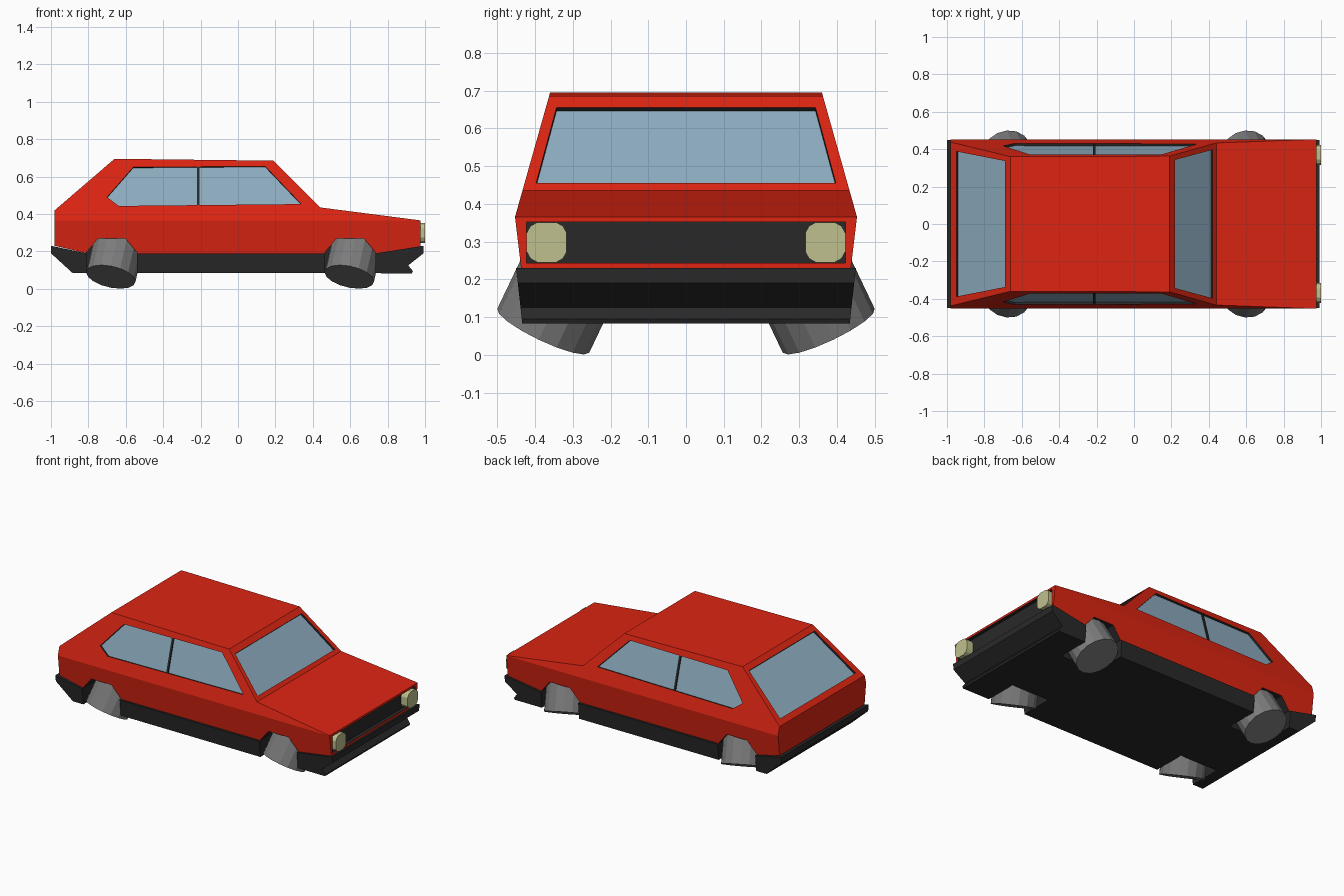
import bpy, bmesh
from mathutils import Vector, Matrix

if "Cube" in bpy.data.objects:
    bpy.data.objects.remove(bpy.data.objects["Cube"])


def material(name, r, g, b):
    m = bpy.data.materials.new(name)
    m.diffuse_color = (r, g, b, 1)
    m.use_nodes = True
    m.node_tree.nodes["Principled BSDF"].inputs["Base Color"].default_value = m.diffuse_color
    return m


RED = material("red_paint", 0.72, 0.018, 0.006)
BLACK = material("black_trim", 0.022, 0.022, 0.022)
GLASS = material("glass", 0.27, 0.42, 0.53)
LAMP = material("lamp", 0.52, 0.53, 0.27)
TYRE = material("tyre", 0.2, 0.2, 0.2)


def finish(name, bm, mat):
    bmesh.ops.recalc_face_normals(bm, faces=bm.faces)
    me = bpy.data.meshes.new(name)
    bm.to_mesh(me)
    bm.free()
    me.materials.append(mat)
    ob = bpy.data.objects.new(name, me)
    bpy.context.collection.objects.link(ob)
    return ob


def prism_bm(pts, vec):
    bm = bmesh.new()
    face = bm.faces.new([bm.verts.new(p) for p in pts])
    ext = bmesh.ops.extrude_face_region(bm, geom=[face], use_keep_orig=True)
    verts = [g for g in ext["geom"] if isinstance(g, bmesh.types.BMVert)]
    bmesh.ops.translate(bm, verts=verts, vec=vec)
    return bm


def prism(name, pts, vec, mat):
    return finish(name, prism_bm(pts, vec), mat)


def hull(name, profile, width, mat, belt=None):
    """Side profile extruded across the car; half width varies with height."""
    bm = prism_bm([(x, -1, z) for x, z in profile], (0, 2, 0))
    if belt:
        bmesh.ops.bisect_plane(bm, geom=bm.verts[:] + bm.edges[:] + bm.faces[:],
                               plane_co=(0, 0, belt), plane_no=(0, 0, 1))
    for v in bm.verts:
        v.co.y = width(v.co.z) * (1 if v.co.y > 0 else -1)
    return finish(name, bm, mat)


def cut(targets, cutters):
    for ob in targets:
        for c in cutters:
            mod = ob.modifiers.new("cut", "BOOLEAN")
            mod.object, mod.operation, mod.solver = c, "DIFFERENCE", "EXACT"
            mod.material_mode = "TRANSFER"
    bpy.context.view_layer.update()
    dg = bpy.context.evaluated_depsgraph_get()
    for ob in targets:
        me = bpy.data.meshes.new_from_object(ob.evaluated_get(dg))
        ob.modifiers.clear()
        ob.data = me
    for c in cutters:
        bpy.data.objects.remove(c)


BELT = 0.365


def body_width(z):
    if z >= BELT:
        return 0.453 - (z - BELT) * 0.093 / 0.33
    return 0.453 - (BELT - z) * 0.12


# Red body shell
body = hull("body_shell", [
    (-0.98, 0.23), (-0.98, 0.42), (-0.66, 0.695), (0.19, 0.685), (0.44, 0.435),
    (0.977, BELT + 0.0005), (0.977, 0.225), (0.74, 0.19), (-0.81, 0.19)],
    body_width, RED, BELT)

# Black bumpers, sills and floor
lower = hull("bumpers_and_sills", [
    (-1, 0.23), (-1, 0.19), (-0.885, 0.085), (0.93, 0.083), (0.935, 0.095),
    (0.91, 0.125), (0.992, 0.19), (0.992, 0.23), (0.74, 0.19), (-0.81, 0.19)],
    lambda z: 0.434 + (z - 0.085) * 0.11, BLACK)

# Wheels and their arches
AXLES = (-0.675, 0.6)
arches = []
for cx in AXLES:
    for s in (-1, 1):
        outline = [(-0.135, -0.1), (-0.135, 0.195), (-0.072, 0.27),
                   (0.072, 0.27), (0.135, 0.195), (0.135, -0.1)]
        arches.append(prism("arch_cutter", [(cx + x, s * 0.22, z) for x, z in outline],
                            (0, s * 0.4, 0), BLACK))
        axis = Vector((0.2, -0.42 * s, 0.88)).normalized()
        centre = Vector((cx - 0.005, s * 0.378, 0.064)) + axis * 0.13
        bm = bmesh.new()
        bmesh.ops.create_cone(bm, cap_ends=True, segments=16, radius1=0.135, radius2=0.135,
                              depth=0.26, matrix=Matrix.Translation(centre)
                              @ axis.to_track_quat("Z", "Y").to_matrix().to_4x4())
        finish(("rear" if cx < 0 else "front") + "_wheel", bm, TYRE)
cut([body, lower], arches)

# Recessed windows and grille
recesses = []


def recess(name, pts, out, mat, depth=0.014):
    pts = [Vector(p) for p in pts]
    n = (pts[1] - pts[0]).cross(pts[2] - pts[1]).normalized()
    if n.dot(Vector(out)) < 0:
        n = -n
    recesses.append(prism("recess_cutter", [p - n * depth for p in pts], n * (depth + 0.03), BLACK))
    prism(name, [p - n * (depth + 0.006) for p in pts], n * 0.007, mat)


recess("windshield", [(0.42, -0.397, 0.455), (0.42, 0.397, 0.455),
                      (0.22, 0.343, 0.655), (0.22, -0.343, 0.655)], (1, 0, 1), GLASS)
recess("rear_window", [(-0.95, -0.388, 0.446), (-0.95, 0.388, 0.446),
                       (-0.69, 0.337, 0.669), (-0.69, -0.337, 0.669)], (-1, 0, 1), GLASS)
recess("grille", [(0.977, -0.423, 0.243), (0.977, 0.423, 0.243),
                  (0.977, 0.423, 0.352), (0.977, -0.423, 0.352)], (1, 0, 0), BLACK, 0.025)
for s in (-1, 1):
    side = [(-0.70, 0.49), (-0.56, 0.65), (0.145, 0.655), (0.338, 0.453), (-0.637, 0.443)]
    recess("side_window", [(x, s * body_width(z), z) for x, z in side], (0, s, 0), GLASS)
    # Pillar between the side windows
    bar = [(-0.22, 0.443), (-0.207, 0.443), (-0.207, 0.652), (-0.22, 0.652)]
    prism("window_pillar", [(x, s * (body_width(z) - 0.02), z) for x, z in bar],
          (0, s * 0.014, 0), BLACK)
cut([body], recesses)

# Headlights: rounded squares
for s in (-1, 1):
    a, b, c = 0.053, 0.025, 0.043
    ring = [(a, b), (c, c), (b, a), (-b, a), (-c, c), (-a, b),
            (-a, -b), (-c, -c), (-b, -a), (b, -a), (c, -c), (a, -b)]
    prism("headlight", [(0.945, s * 0.369 + y, 0.298 + z) for y, z in ring], (0.055, 0, 0), LAMP)
